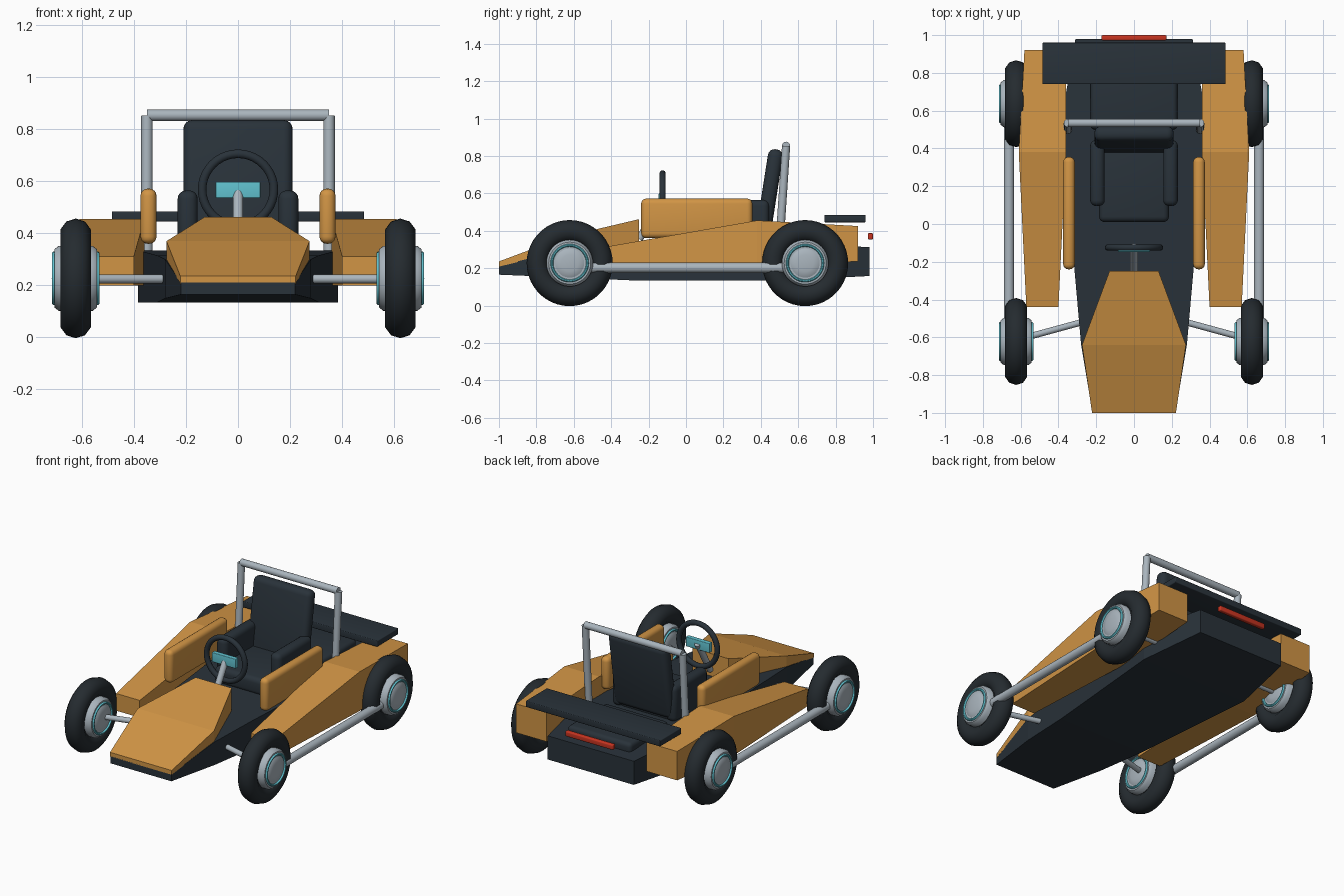
import bpy, bmesh, math
from mathutils import Vector

if "Cube" in bpy.data.objects:
    bpy.data.objects.remove(bpy.data.objects["Cube"])


def material(name, r, g, b):
    m = bpy.data.materials.new(name)
    m.diffuse_color = (r, g, b, 1)
    m.use_nodes = True
    m.node_tree.nodes["Principled BSDF"].inputs["Base Color"].default_value = m.diffuse_color
    return m


ORANGE = material("orange_paint", 0.64, 0.30, 0.06)
DARK = material("dark_slate", 0.022, 0.032, 0.042)
RUBBER = material("rubber", 0.018, 0.024, 0.029)
SILVER = material("silver_metal", 0.40, 0.46, 0.51)
CYAN = material("cyan_accent", 0.12, 0.54, 0.63)
RED = material("red_light", 0.58, 0.035, 0.015)


def finish(name, bm, mat, smooth=None):
    bmesh.ops.recalc_face_normals(bm, faces=bm.faces)
    me = bpy.data.meshes.new(name)
    bm.to_mesh(me)
    bm.free()
    me.materials.append(mat)
    ob = bpy.data.objects.new(name, me)
    bpy.context.collection.objects.link(ob)
    if smooth:
        bpy.ops.object.select_all(action='DESELECT')
        ob.select_set(True)
        bpy.context.view_layer.objects.active = ob
        bpy.ops.object.shade_smooth_by_angle(angle=math.radians(smooth))
    return ob


def loft(name, sections, mat):
    """Skin rectangles given as (y, x0, x1, z bottom, z top)."""
    bm = bmesh.new()
    rings = [[bm.verts.new(p) for p in ((a, y, b), (c, y, b), (c, y, t), (a, y, t))]
             for y, a, c, b, t in sections]
    for r, s in zip(rings, rings[1:]):
        for i in range(4):
            j = (i + 1) % 4
            bm.faces.new((r[i], r[j], s[j], s[i]))
    bm.faces.new(rings[0])
    bm.faces.new(rings[-1])
    return finish(name, bm, mat)


def box(name, x, y, z, mat, bevel=0.0, tilt=0.0):
    """Box from (min, max) ranges with rounded edges, tilted about its centre."""
    bm = bmesh.new()
    bmesh.ops.create_cube(bm, size=1)
    for v in bm.verts:
        v.co = [v.co[i] * (r[1] - r[0]) for i, r in enumerate((x, y, z))]
    if bevel:
        bmesh.ops.bevel(bm, geom=bm.edges[:], offset=bevel, segments=4,
                        profile=0.5, affect='EDGES')
    ob = finish(name, bm, mat, 40 if bevel else None)
    ob.location = [(r[0] + r[1]) / 2 for r in (x, y, z)]
    ob.rotation_euler.x = tilt
    return ob


def rod(name, a, b, radius, mat):
    a, b = Vector(a), Vector(b)
    bm = bmesh.new()
    bmesh.ops.create_cone(bm, cap_ends=True, segments=20, radius1=radius,
                          radius2=radius, depth=(b - a).length)
    ob = finish(name, bm, mat, 40)
    ob.location = (a + b) / 2
    ob.rotation_euler = (b - a).to_track_quat('Z', 'Y').to_euler()
    return ob


def spin_x(name, profile, centre, mat, steps=40, smooth=45, closed=True):
    """Revolve (x, radius) points about the x axis."""
    bm = bmesh.new()
    rings = []
    for k in range(steps):
        a = 2 * math.pi * k / steps
        rings.append([bm.verts.new((x, r * math.cos(a), r * math.sin(a))) for x, r in profile])
    n = len(profile)
    for k in range(steps):
        r, s = rings[k], rings[(k + 1) % steps]
        for i in range(n if closed else n - 1):
            j = (i + 1) % n
            bm.faces.new((r[i], r[j], s[j], s[i]))
    bmesh.ops.remove_doubles(bm, verts=bm.verts, dist=1e-5)
    ob = finish(name, bm, mat, smooth)
    ob.location = centre
    return ob


def ellipse(x, r, rx, rr, n):
    return [(x + rx * math.cos(2 * math.pi * (i + .5) / n),
             r + rr * math.sin(2 * math.pi * (i + .5) / n)) for i in range(n)]


# Floor tub and wedge nose
loft("floor_tub", [(-1, -.22, .22, .165, .212), (-.64, -.28, .28, .15, .30),
                   (-.30, -.31, .31, .135, .315), (.55, -.385, .385, .135, .335),
                   (.98, -.31, .31, .158, .312)], DARK)
loft("nose_cowl", [(-1, -.222, .222, .208, .236), (-.64, -.275, .275, .295, .37),
                   (-.25, -.13, .13, .30, .462)], ORANGE)

# Seat
box("seat_cushion", (-.185, .185), (.01, .42), (.31, .42), DARK, .03)
box("seat_back", (-.21, .21), (.405, .485), (.345, .838), DARK, .035, -.155)
box("rear_housing", (-.23, .23), (.50, .90), (.29, .37), DARK, .025)

# Steering
rod("steering_column", (0, -.25, .355), (0, -.12, .575), .02, SILVER)
wheel = spin_x("steering_wheel", ellipse(0, .138, .017, .017, 12), (0, -.125, .568), DARK)
wheel.rotation_euler.z = math.pi / 2
box("dash_display", (-.086, .086), (-.148, -.118), (.536, .598), CYAN, .004)

# Roll hoop
rod("hoop_crossbar", (-.35, .535, .854), (.35, .535, .854), .022, SILVER)

# Rear wing and tail light
box("rear_wing", (-.485, .485), (.74, .96), (.445, .485), DARK, .005)
box("tail_light", (-.172, .172), (.972, 1.0), (.353, .387), RED, .007)

for side, s in (("left", -1), ("right", 1)):
    def span(a, b):
        return tuple(sorted((s * a, s * b)))

    # Side pods, arm pads and seat bolsters
    loft(side + "_side_pod", [(-.44, s * .40, s * .57, .20, .312),
                              (.38, s * .36, s * .61, .20, .455),
                              (.92, s * .36, s * .58, .237, .425)], ORANGE)
    box(side + "_arm_pad", span(.313, .375), (-.24, .355), (.36, .572), ORANGE, .028)
    box(side + "_seat_bolster", span(.155, .232), (.095, .445), (.33, .565), DARK, .032)

    # Frame tubes
    rod(side + "_hoop_post", (s * .35, .50, .33), (s * .35, .535, .852), .022, SILVER)
    rod(side + "_side_bar", (s * .662, -.625, .202), (s * .662, .635, .202), .027, SILVER)
    rod(side + "_front_axle", (s * .24, -.51, .225), (s * .57, -.60, .225), .017, SILVER)
    rod(side + "_rear_axle", (s * .30, .635, .225), (s * .57, .635, .225), .018, SILVER)

    # Wheels
    for end, y in (("front", -.622), ("rear", .637)):
        c = (s * .624, y, .227)
        n = side + "_" + end
        spin_x(n + "_tyre", ellipse(0, .170, .061, .060, 10), c, RUBBER, 44, 50)
        spin_x(n + "_rim", [(-.082, 0), (-.082, .112), (-.065, .125), (.065, .125),
                            (.082, .112), (.082, 0)], c, SILVER, closed=False)
        for f, face in ((-1, "inner"), (1, "outer")):
            spin_x(n + "_" + face + "_ring", ellipse(f * .084, .095, .008, .008, 8), c, CYAN)
            spin_x(n + "_" + face + "_cap", [(f * .075, .086), (f * .084, .075),
                   (f * .090, .045), (f * .092, 0)], c, SILVER, closed=False)
